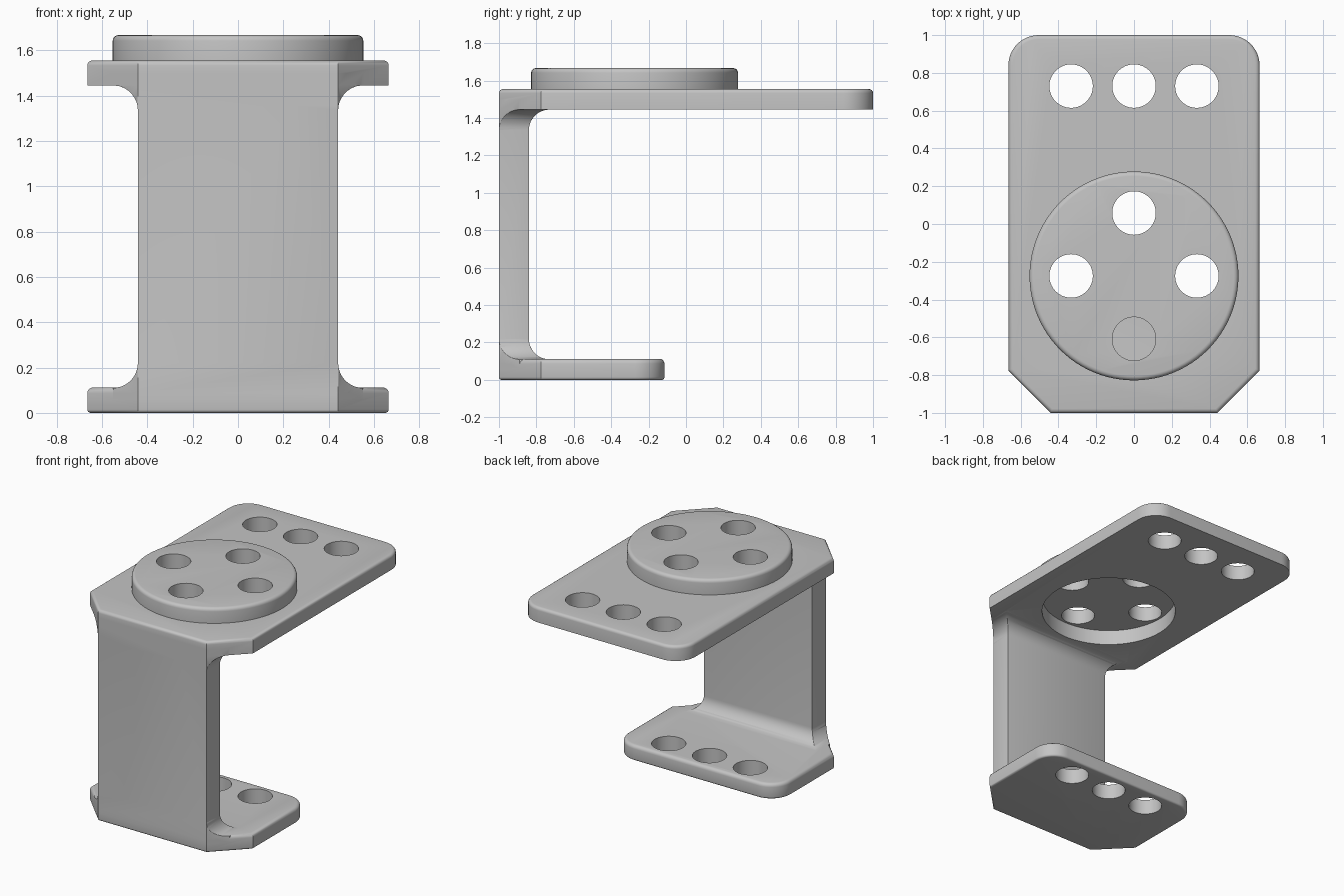
import bpy, bmesh, math
from mathutils import Vector

cube = bpy.data.objects.get("Cube")
if cube:
    bpy.data.objects.remove(cube, do_unlink=True)

grey = bpy.data.materials.new("plain grey")
grey.use_nodes = True
grey.diffuse_color = (0.55, 0.55, 0.55, 1)
grey.node_tree.nodes["Principled BSDF"].inputs["Base Color"].default_value = (0.55, 0.55, 0.55, 1)

HALF = 0.665      # half width of the plates
COL = 0.442       # half width of the upright
HOLE = 0.115
DISC_Y = -0.275
TOP, UNDER, FLOOR = 1.555, 1.445, 0.11


def arc(cx, cy, r, a0, a1, n=12):
    return [(cx + r * math.cos(math.radians(a0 + (a1 - a0) * i / n)),
             cy + r * math.sin(math.radians(a0 + (a1 - a0) * i / n))) for i in range(n + 1)]


def prism(name, outline, lo, hi, axis="Z", round_top=0, round_low=0):
    """Extrude a 2D outline along an axis, optionally rounding the end rims."""
    place = {"X": lambda a, b, t: (t, a, b),
             "Y": lambda a, b, t: (a, t, b),
             "Z": lambda a, b, t: (a, b, t)}[axis]
    bm = bmesh.new()
    face = bm.faces.new([bm.verts.new(place(a, b, lo)) for a, b in outline])
    new = bmesh.ops.extrude_face_region(bm, geom=[face])["geom"]
    bmesh.ops.translate(bm, verts=[v for v in new if isinstance(v, bmesh.types.BMVert)],
                        vec=Vector(place(0, 0, hi - lo)))
    bmesh.ops.recalc_face_normals(bm, faces=bm.faces)
    for level, size in ((hi, round_top), (lo, round_low)):
        if size:
            rim = [e for e in bm.edges if all(abs(v.co.z - level) < 1e-5 for v in e.verts)]
            bmesh.ops.bevel(bm, geom=rim, offset=size, segments=4, profile=0.5, affect="EDGES")
    mesh = bpy.data.meshes.new(name)
    bm.to_mesh(mesh)
    bm.free()
    obj = bpy.data.objects.new(name, mesh)
    bpy.context.collection.objects.link(obj)
    mesh.materials.append(grey)
    return obj


def apply(obj, mod):
    with bpy.context.temp_override(object=obj, active_object=obj, selected_objects=[obj]):
        bpy.ops.object.modifier_apply(modifier=mod.name)


def combine(obj, other, operation):
    mod = obj.modifiers.new("combine", "BOOLEAN")
    mod.operation, mod.solver, mod.object = operation, "EXACT", other
    apply(obj, mod)
    bpy.data.objects.remove(other, do_unlink=True)


def circle(x, y, r, n=64):
    return arc(x, y, r, 0, 360, n)[:-1]


def plan(back, r=0.16):
    """Plate outline: clipped front corners, rounded back corners."""
    return ([(-COL, -1), (COL, -1), (HALF, -0.775)]
            + arc(HALF - r, back - r, r, 0, 90) + arc(r - HALF, back - r, r, 90, 180)
            + [(-HALF, -0.775)])


# Upright: side profile with inner fillets, trimmed to the flared front profile
FIL = 0.11
INNER = -0.84
side = ([(-1, 0.06), (INNER + FIL, 0.06)]
        + arc(INNER + FIL, FLOOR + FIL, FIL, 270, 180)
        + arc(INNER + FIL, UNDER - FIL, FIL, 180, 90)
        + [(INNER + FIL, 1.5), (-1, 1.5)])
flare = ([(COL + FIL, 0.06)] + arc(COL + FIL, FLOOR + FIL, FIL, 270, 180)
         + arc(COL + FIL, UNDER - FIL, FIL, 180, 90) + [(COL + FIL, 1.5)])
front = flare + [(-x, z) for x, z in reversed(flare)]
bracket = prism("bracket", side, -HALF, HALF, "X")
combine(bracket, prism("flare_cutter", front, -1.2, 0, "Y"), "INTERSECT")
combine(bracket, prism("corner_cutter", plan(0), -0.1, 1.8), "INTERSECT")
soft = bracket.modifiers.new("soft edges", "BEVEL")
soft.width, soft.segments, soft.limit_method = 0.018, 3, "ANGLE"
soft.angle_limit = math.radians(50)
apply(bracket, soft)

# Plates and raised disc
combine(bracket, prism("upper_plate", plan(1), UNDER, TOP, round_top=0.022), "UNION")
combine(bracket, prism("lower_plate", plan(-0.115), 0, FLOOR + 0.002,
                       round_top=0.025, round_low=0.015), "UNION")
combine(bracket, prism("disc", circle(0, DISC_Y, 0.553, 96), 1.5, 1.667, round_top=0.025), "UNION")

# Recess under the disc, then all the screw holes
combine(bracket, prism("recess_cutter", circle(0, DISC_Y, 0.465, 96), 1.3, 1.557), "DIFFERENCE")
P = 0.333
upper = [(x, 0.73) for x in (-P, 0, P)] + [(0, DISC_Y + P), (0, DISC_Y - P), (P, DISC_Y), (-P, DISC_Y)]
for x, y in upper:
    combine(bracket, prism("hole_cutter", circle(x, y, HOLE), 1.3, 1.8), "DIFFERENCE")
for x in (-P, 0, P):
    combine(bracket, prism("hole_cutter", circle(x, DISC_Y, HOLE), -0.1, 0.3), "DIFFERENCE")

bpy.ops.object.select_all(action="DESELECT")
bpy.context.view_layer.objects.active = bracket
bracket.select_set(True)
bpy.ops.object.shade_smooth_by_angle(angle=math.radians(32))
